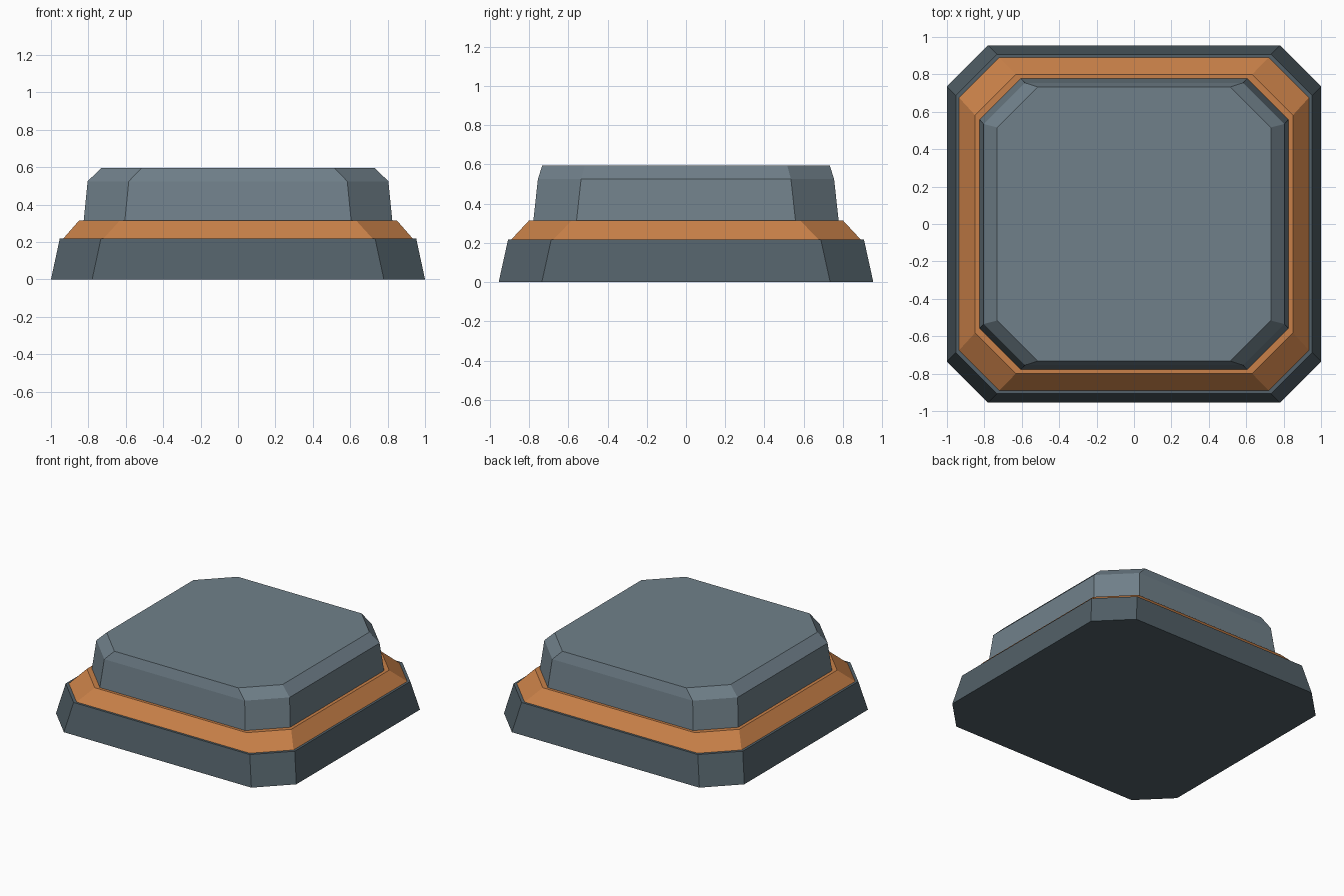
import bpy
import bmesh

cube = bpy.data.objects.get("Cube")
if cube:
    bpy.data.objects.remove(cube, do_unlink=True)


def material(name, rgb):
    mat = bpy.data.materials.new(name)
    mat.use_nodes = True
    color = (*rgb, 1.0)
    mat.diffuse_color = color
    mat.node_tree.nodes["Principled BSDF"].inputs["Base Color"].default_value = color
    return mat


def octagon(hx, hy, cut):
    """Rectangle outline with chamfered corners, counter-clockwise."""
    return [(hx, cut - hy), (hx, hy - cut), (hx - cut, hy), (cut - hx, hy),
            (-hx, hy - cut), (-hx, cut - hy), (cut - hx, -hy), (hx - cut, -hy)]


def tier(name, rings, mat):
    """Solid lofted through rings of (half width, half depth, corner cut, height)."""
    bm = bmesh.new()
    loops = [[bm.verts.new((x, y, z)) for x, y in octagon(hx, hy, cut)]
             for hx, hy, cut, z in rings]
    for low, high in zip(loops, loops[1:]):
        for i in range(8):
            j = (i + 1) % 8
            bm.faces.new((low[i], low[j], high[j], high[i]))
    bm.faces.new(loops[0][::-1])
    bm.faces.new(loops[-1])
    mesh = bpy.data.meshes.new(name)
    bm.to_mesh(mesh)
    bm.free()
    mesh.materials.append(mat)
    obj = bpy.data.objects.new(name, mesh)
    bpy.context.collection.objects.link(obj)
    return obj


dark_slate = material("dark slate", (0.084, 0.117, 0.138))
copper = material("copper orange", (0.578, 0.216, 0.065))
slate = material("slate grey", (0.162, 0.216, 0.254))

# Flared foot
tier("base_plinth", [(1.0, 0.955, 0.22, 0.0), (0.953, 0.907, 0.22, 0.218)], dark_slate)

# Sloping coloured band
tier("trim_band", [(0.935, 0.89, 0.215, 0.218), (0.85, 0.80, 0.218, 0.315)], copper)

# Upper block with bevelled rim
tier("top_block", [(0.825, 0.778, 0.22, 0.315), (0.804, 0.755, 0.22, 0.525),
                   (0.732, 0.733, 0.217, 0.595)], slate)
